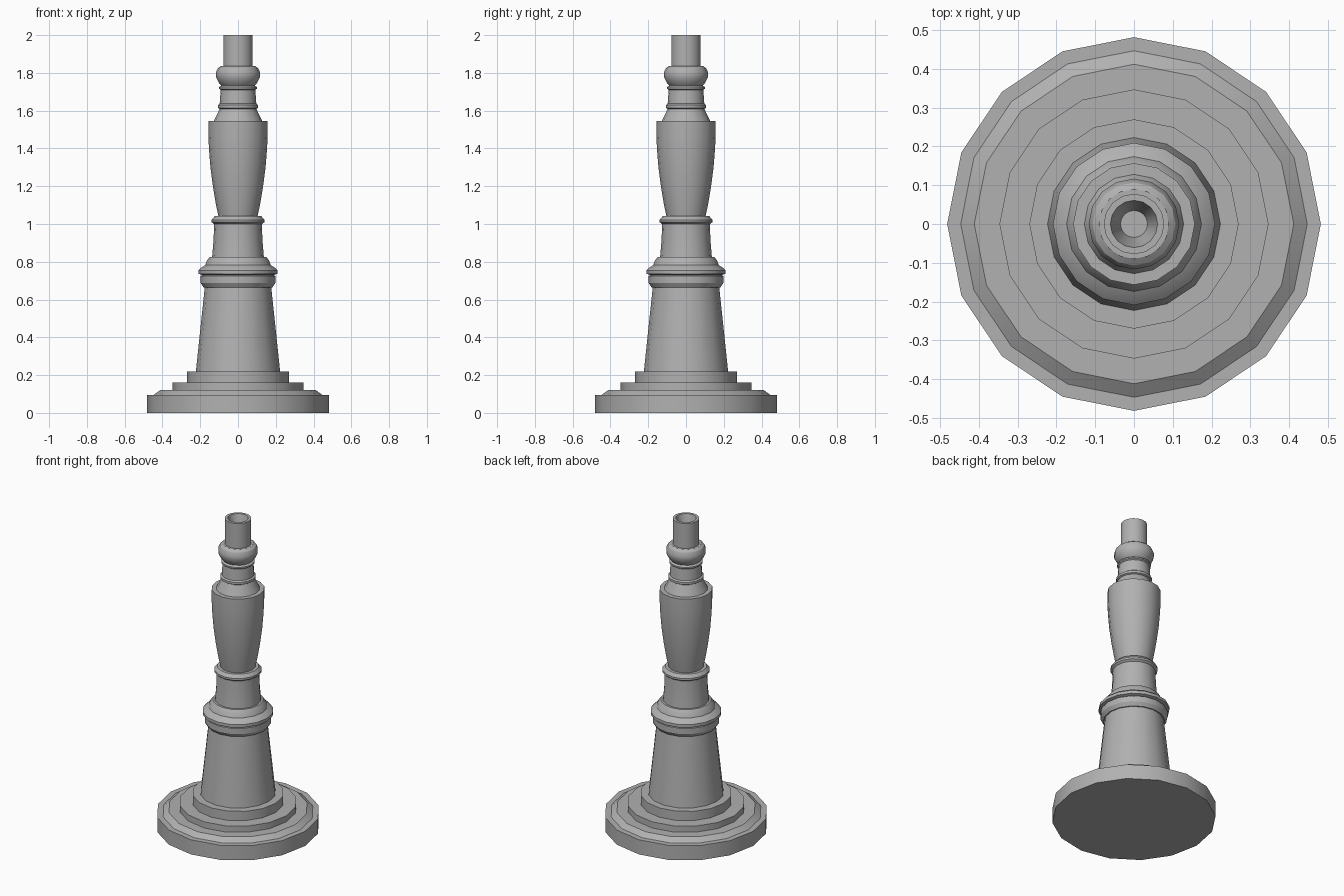
import bpy, bmesh
from math import cos, sin, pi

SIDES = 16

# Mid-grey finish
grey = bpy.data.materials.new("mid_grey")
grey.diffuse_color = (0.44, 0.44, 0.44, 1)


def lathe(name, profile):
    """Revolve (radius, z) points about z, capping both ends."""
    bm = bmesh.new()
    rings = [[bm.verts.new((r * cos(2 * pi * i / SIDES), r * sin(2 * pi * i / SIDES), z))
              for i in range(SIDES)] for r, z in profile]
    for a, b in zip(rings, rings[1:]):
        for i in range(SIDES):
            j = (i + 1) % SIDES
            bm.faces.new((a[i], a[j], b[j], b[i]))
    bm.faces.new(rings[0][::-1])
    bm.faces.new(rings[-1])
    mesh = bpy.data.meshes.new(name)
    bm.to_mesh(mesh)
    bm.free()
    mesh.materials.append(grey)
    ob = bpy.data.objects.new(name, mesh)
    bpy.context.collection.objects.link(ob)
    bpy.context.view_layer.objects.active = ob
    ob.select_set(True)
    bpy.ops.object.shade_smooth_by_angle(angle=pi / 6)
    ob.select_set(False)
    return ob


# One continuous turned profile, from the floor up and into the socket
base = [(0.482, 0), (0.482, 0.095), (0.447, 0.095), (0.412, 0.12),
        (0.347, 0.12), (0.347, 0.16), (0.27, 0.16), (0.27, 0.22)]
pedestal = [(0.223, 0.22), (0.176, 0.665)]
collar = [(0.183, 0.665), (0.198, 0.688), (0.198, 0.725), (0.188, 0.73),
          (0.209, 0.736), (0.209, 0.755), (0.193, 0.77), (0.174, 0.782),
          (0.164, 0.807), (0.15, 0.825)]
neck = [(0.137, 0.825), (0.129, 0.92), (0.127, 1.0), (0.14, 1.01),
        (0.14, 1.022), (0.123, 1.042)]
shaft = [(0.104, 1.042), (0.118, 1.11), (0.133, 1.2), (0.146, 1.3),
         (0.154, 1.4), (0.157, 1.47), (0.157, 1.545)]
upper_rings = [(0.128, 1.545), (0.097, 1.61), (0.106, 1.615), (0.106, 1.63),
               (0.097, 1.637), (0.092, 1.71), (0.1, 1.716), (0.1, 1.725), (0.088, 1.733)]
bulb = [(0.102, 1.748), (0.117, 1.778), (0.117, 1.803), (0.107, 1.825), (0.09, 1.837)]
socket = [(0.078, 1.837), (0.078, 2.0), (0.061, 2.0), (0.035, 1.9)]

lathe("turned_stand", base + pedestal + collar + neck + shaft + upper_rings + bulb + socket)
